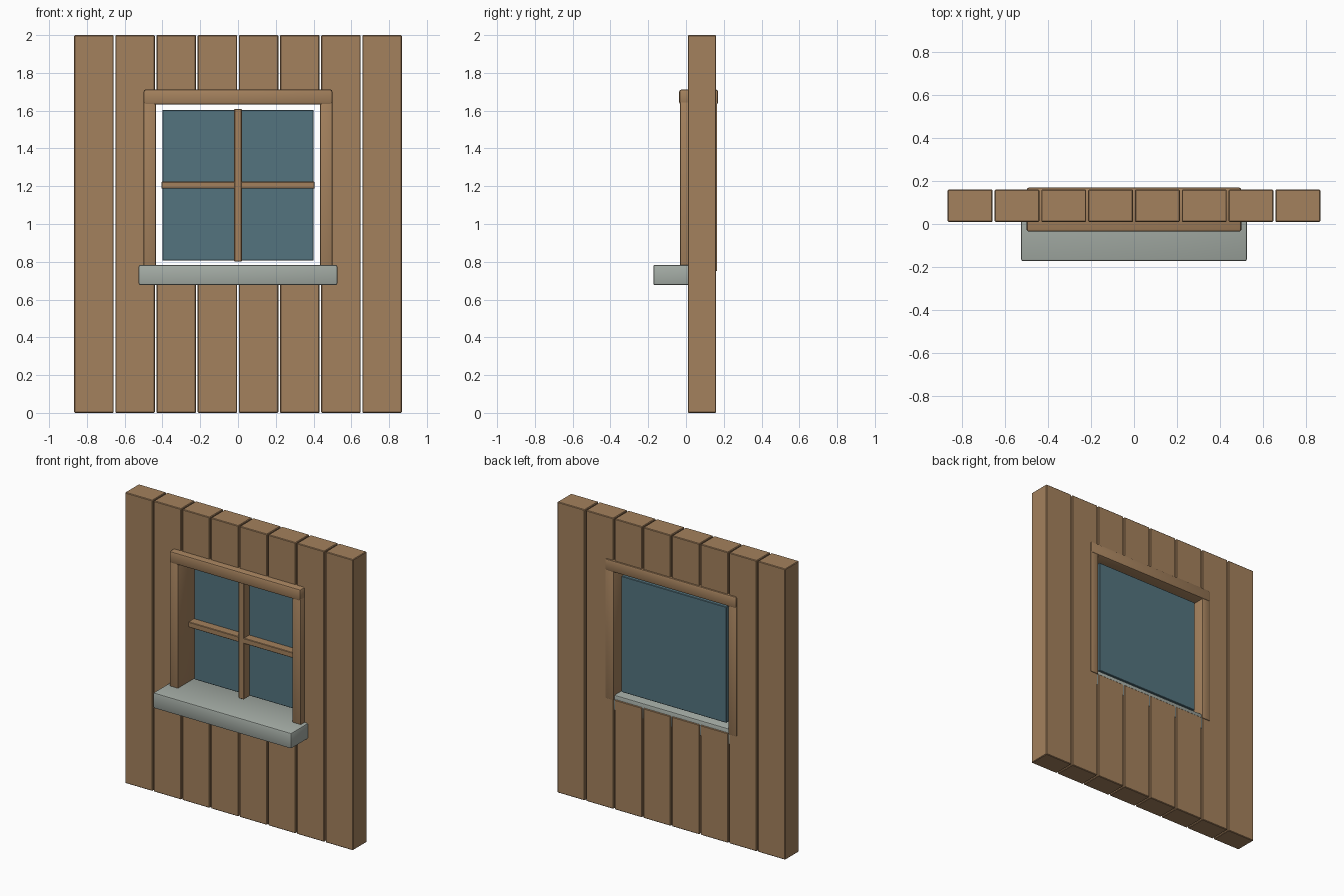
import bpy

cube = bpy.data.objects.get("Cube")
if cube:
    bpy.data.objects.remove(cube, do_unlink=True)


def srgb(r, g, b):
    lin = lambda c: c / 12.92 if c <= 0.04045 else ((c + 0.055) / 1.055) ** 2.4
    return (lin(r / 255), lin(g / 255), lin(b / 255), 1.0)


def material(name, color):
    m = bpy.data.materials.new(name)
    m.use_nodes = True
    m.diffuse_color = color
    m.node_tree.nodes["Principled BSDF"].inputs["Base Color"].default_value = color
    return m


wood = material("wood brown", srgb(164, 129, 93))
stone = material("stone grey", srgb(164, 172, 165))
glass = material("glass blue", srgb(84, 116, 127))


def box(name, xs, ys, zs, mat, bevel=0.0, segments=2):
    """Box spanning the given x, y and z ranges, with rounded edges."""
    spans = (xs, ys, zs)
    bpy.ops.mesh.primitive_cube_add(size=1, location=[(a + b) / 2 for a, b in spans])
    ob = bpy.context.object
    ob.name = name
    ob.scale = [b - a for a, b in spans]
    bpy.ops.object.transform_apply(location=False, rotation=False, scale=True)
    ob.data.materials.append(mat)
    if bevel:
        mod = ob.modifiers.new("rounded_edges", "BEVEL")
        mod.width = bevel
        mod.segments = segments
        bpy.ops.object.modifier_apply(modifier=mod.name)
        bpy.ops.object.shade_smooth_by_angle()
    return ob


# Wall planks; the middle four are split around the window opening
PITCH, WIDTH, COUNT = 0.218, 0.209, 8
WALL = (0.01, 0.16)
for i in range(COUNT):
    x = (i - (COUNT - 1) / 2) * PITCH
    xs = (x - WIDTH / 2, x + WIDTH / 2)
    if 2 <= i <= 5:
        box(f"lower_plank_{i + 1}", xs, WALL, (0, 0.755), wood, 0.004, 1)
        box(f"upper_plank_{i + 1}", xs, WALL, (1.65, 2), wood, 0.004, 1)
    else:
        box(f"plank_{i + 1}", xs, WALL, (0, 2), wood, 0.004, 1)

# Window frame
for side, xs in (("right", (-0.5, -0.435)), ("left", (0.435, 0.5))):
    box(f"{side}_frame_post", xs, (-0.032, 0.165), (0.75, 1.65), wood, 0.006)
box("frame_lintel", (-0.5, 0.5), (-0.036, 0.17), (1.632, 1.712), wood, 0.012)

# Sill
box("window_sill", (-0.526, 0.526), (-0.173, 0.155), (0.676, 0.784), stone, 0.01)

# Pane and glazing bars
box("window_pane", (-0.4, 0.4), (0.095, 0.132), (0.806, 1.604), glass, 0.003, 1)
box("upright_bar", (-0.02, 0.02), (0.033, 0.097), (0.802, 1.609), wood, 0.003, 1)
box("cross_bar", (-0.405, 0.405), (0.035, 0.097), (1.187, 1.224), wood, 0.003, 1)
